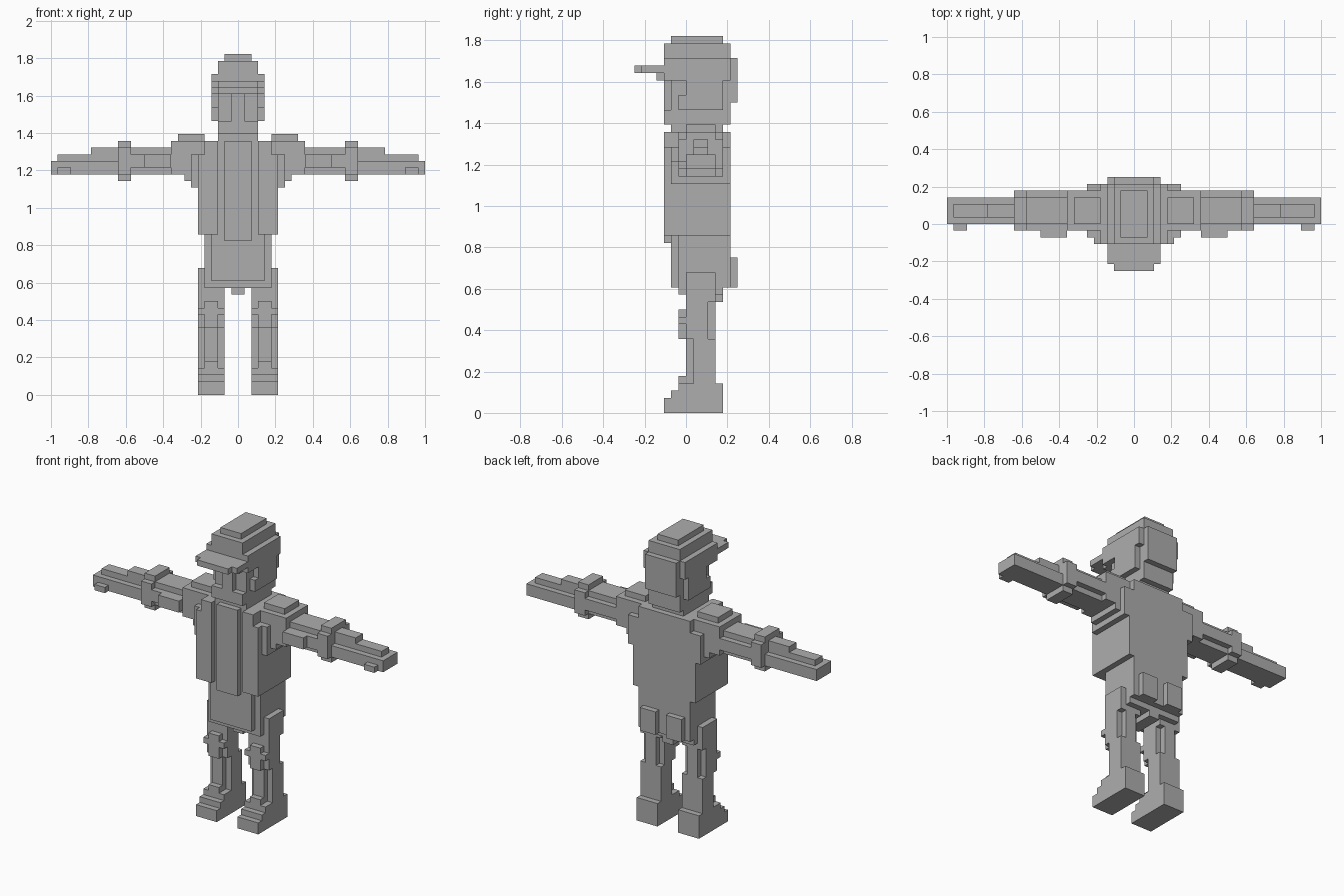
import bpy, bmesh
from mathutils import Vector

if "Cube" in bpy.data.objects:
    bpy.data.objects.remove(bpy.data.objects["Cube"])

U = 1 / 28  # one block

grey = bpy.data.materials.new("mid_grey")
grey.diffuse_color = (0.42, 0.42, 0.42, 1)
grey.use_nodes = True
grey.node_tree.nodes["Principled BSDF"].inputs["Base Color"].default_value = grey.diffuse_color

parts = {}   # part name -> set of blocks
filled = {}  # block -> owning part


def box(name, x0, x1, y0, y1, z0, z1, mirror=False):
    """Fill a box of blocks; mirror repeats it at -x under the right/left name."""
    spans = [(name if not mirror else "left_" + name, x0, x1)]
    if mirror:
        spans.append(("right_" + name, -x1, -x0))
    for part, a, b in spans:
        cells = parts.setdefault(part, set())
        for x in range(a, b):
            for y in range(y0, y1):
                for z in range(z0, z1):
                    if (x, y, z) not in filled:
                        filled[(x, y, z)] = part
                        cells.add((x, y, z))


# shoes, stepped at the toe
box("shoe", 2, 6, -3, 5, 0, 2, True)
box("shoe", 2, 6, -2, 5, 2, 3, True)
box("shoe", 2, 6, -1, 5, 3, 4, True)
box("shoe", 3, 5, -1, 0, 4, 5, True)

# legs with knee pads
box("leg", 2, 6, 1, 4, 3, 10, True)
box("leg", 3, 5, 0, 1, 3, 10, True)
box("leg", 2, 6, 0, 3, 10, 15, True)
box("leg", 3, 5, 3, 4, 10, 15, True)
box("leg", 2, 6, 0, 4, 15, 16, True)
box("leg", 5, 6, 0, 4, 16, 19, True)
box("knee_pad", 3, 5, -1, 0, 10, 14, True)
box("knee_pad", 2, 6, -1, 0, 12, 13, True)

# hips, front panel and back pockets
box("hips", -5, 5, -1, 6, 17, 24)
box("hips", -5, 5, -1, 5, 16, 17)
box("hips", -1, 1, 0, 5, 15, 16)
box("hips", -4, 4, -2, -1, 17, 24)
box("back_pocket", 1, 4, 6, 7, 17, 21, True)

# torso with open jacket and shirt front
box("jacket", -6, 6, -2, 6, 24, 36)
box("jacket", -5, 5, -2, 6, 36, 38)
box("jacket_front", 3, 6, -3, -2, 24, 36, True)
box("jacket_front", 3, 5, -3, -2, 36, 38, True)
box("shirt_front", -2, 2, -3, -2, 23, 38)

# shoulders
box("shoulder", 6, 7, -2, 6, 31, 36, True)
box("shoulder", 7, 8, -1, 5, 32, 38, True)
box("shoulder", 5, 7, -1, 5, 36, 38, True)
box("shoulder", 8, 10, -1, 5, 33, 38, True)
box("shoulder", 5, 9, 0, 4, 38, 39, True)

# arms: core, side faces, elbow pad and cuff
box("arm", 10, 18, 0, 4, 33, 37, True)
box("arm", 10, 16, -1, 5, 34, 36, True)
box("elbow_pad", 10, 14, -2, -1, 34, 36, True)
box("cuff", 16, 18, -1, 5, 33, 37, True)
box("cuff", 16, 18, 0, 4, 32, 33, True)
box("cuff", 16, 18, 0, 4, 37, 38, True)

# hands with top ridge and thumb
box("hand", 18, 28, 0, 4, 33, 35, True)
box("hand", 18, 27, 1, 3, 35, 36, True)
box("hand", 18, 22, 1, 3, 36, 37, True)
box("thumb", 25, 27, -1, 0, 33, 34, True)

# neck and head
box("neck", -3, 3, -2, 5, 38, 39)
box("head", -3, 3, -2, 6, 39, 45)
box("head", -4, 4, 0, 5, 41, 45)
box("head", -4, 4, -1, 0, 41, 43)
box("chin", -3, 3, -3, -2, 39, 41)
box("nose", -1, 1, -3, -2, 41, 45)

# cap with brim and back panel
box("cap", -4, 4, -3, 6, 45, 48)
box("cap", -3, 3, -3, 6, 48, 50)
box("cap", -2, 2, -2, 5, 50, 51)
box("cap_brim", -3, 3, -4, -3, 45, 46)
box("cap_brim", -4, 4, -6, -3, 46, 47)
box("cap_brim", -3, 3, -7, -6, 46, 47)
box("head_back", -3, 3, 6, 7, 42, 48)

# skin each part, leaving out faces buried against other blocks
DIRS = [Vector(d) for d in ((1, 0, 0), (-1, 0, 0), (0, 1, 0),
                            (0, -1, 0), (0, 0, 1), (0, 0, -1))]
for name, cells in parts.items():
    bm = bmesh.new()
    verts = {}
    for c in sorted(cells):
        mid = Vector(c) + Vector((.5, .5, .5))
        for d in DIRS:
            if tuple(int(v) for v in Vector(c) + d) in filled:
                continue
            s = Vector((d.y, d.z, d.x))
            t = d.cross(s)
            face = []
            for a, b in ((-1, -1), (1, -1), (1, 1), (-1, 1)):
                p = mid + (d + a * s + b * t) / 2
                key = tuple(round(v) for v in p)
                if key not in verts:
                    verts[key] = bm.verts.new([v * U for v in key])
                face.append(verts[key])
            bm.faces.new(face)
    bmesh.ops.dissolve_limit(bm, angle_limit=0.02, verts=bm.verts, edges=bm.edges)
    mesh = bpy.data.meshes.new(name)
    bm.to_mesh(mesh)
    bm.free()
    mesh.materials.append(grey)
    bpy.context.collection.objects.link(bpy.data.objects.new(name, mesh))
